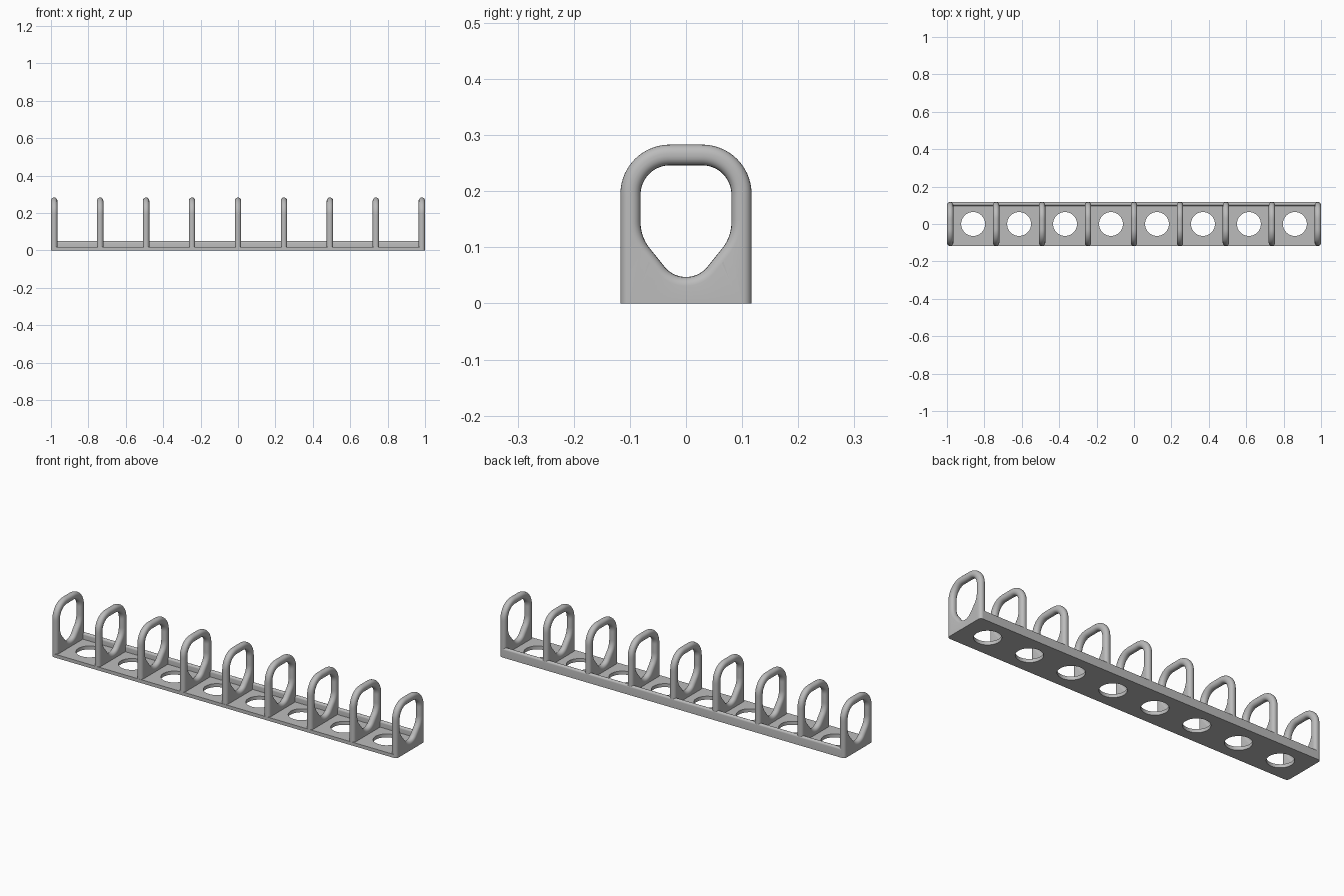
import bpy, bmesh, math
from mathutils import Vector

cube = bpy.data.objects.get("Cube")
if cube:
    bpy.data.objects.remove(cube)

COUNT, END_X = 9, 0.983
PITCH = 2 * END_X / (COUNT - 1)
HALF_Y, HALF_T, ROUND = 0.117, 0.017, 0.016

grey = bpy.data.materials.new("plain grey")
grey.use_nodes = True
grey.diffuse_color = (0.5, 0.5, 0.5, 1)
grey.node_tree.nodes["Principled BSDF"].inputs["Base Color"].default_value = (0.5, 0.5, 0.5, 1)


def make_object(name, bm):
    bmesh.ops.recalc_face_normals(bm, faces=bm.faces)
    mesh = bpy.data.meshes.new(name)
    bm.to_mesh(mesh)
    bm.free()
    mesh.materials.append(grey)
    obj = bpy.data.objects.new(name, mesh)
    bpy.context.collection.objects.link(obj)
    return obj


def smooth(obj):
    bpy.ops.object.select_all(action='DESELECT')
    obj.select_set(True)
    bpy.context.view_layer.objects.active = obj
    bpy.ops.object.shade_smooth_by_angle(angle=math.radians(35))


def arc(cy, cz, r, start, end, steps=16):
    angles = [math.radians(start + (end - start) * i / steps) for i in range(steps + 1)]
    return [Vector((cy + r * math.cos(a), cz + r * math.sin(a))) for a in angles]


def mirrored_loop(half, n=128):
    """Close a half outline by mirroring, then space its points evenly."""
    pts = half + [Vector((-p.x, p.y)) for p in reversed(half[1:-1])]
    lengths = [(pts[(i + 1) % len(pts)] - p).length for i, p in enumerate(pts)]
    total, out, i, passed = sum(lengths), [], 0, 0.0
    for k in range(n):
        target = total * k / n
        while passed + lengths[i] < target:
            passed += lengths[i]
            i += 1
        t = (target - passed) / lengths[i]
        out.append(pts[i].lerp(pts[(i + 1) % len(pts)], t))
    return out


def offset(loop, d):
    """Move a clockwise loop inward by d (outward when negative)."""
    out = []
    for i, p in enumerate(loop):
        t = (loop[(i + 1) % len(loop)] - loop[i - 1]).normalized()
        out.append(p + Vector((t.y, -t.x)) * d)
    return out


# Outlines of the hoop panel, from top centre down the +y side
outer = mirrored_loop([Vector((0, 0.283))] + arc(0.029, 0.195, 0.088, 90, 0)
                      + [Vector((HALF_Y, -0.04)), Vector((0, -0.04))])
inner = mirrored_loop([Vector((0, 0.246))] + arc(0.029, 0.194, 0.052, 90, 0)
                      + arc(0.006, 0.145, 0.075, 0, -37)
                      + arc(0, 0.096, 0.049, -37, -90))


def hoop_panel(x):
    bm = bmesh.new()
    steps = 10
    rings = []
    for loop, sign in ((outer, 1), (inner, -1)):
        for i in range(steps + 1):
            a = sign * (math.pi * i / steps - math.pi / 2)
            dx = math.sin(a) * ROUND + math.copysign(HALF_T - ROUND, a)
            ring = offset(loop, sign * ROUND * (1 - math.cos(a)))
            rings.append([bm.verts.new((x + dx, p.x, p.y)) for p in ring])
    n = len(outer)
    for r, ring in enumerate(rings):
        nxt = rings[(r + 1) % len(rings)]
        for i in range(n):
            j = (i + 1) % n
            bm.faces.new((ring[i], ring[j], nxt[j], nxt[i]))
    # Trim the foot flat on the ground
    cut = bmesh.ops.bisect_plane(bm, geom=bm.verts[:] + bm.edges[:] + bm.faces[:],
                                 plane_co=(0, 0, 0), plane_no=(0, 0, 1), clear_inner=True)
    rim = [e for e in cut["geom_cut"] if isinstance(e, bmesh.types.BMEdge)]
    bmesh.ops.contextual_create(bm, geom=rim)
    return bm


for k in range(COUNT):
    smooth(make_object(f"hoop_panel_{k + 1}", hoop_panel(-END_X + k * PITCH)))

# Base tray with a rounded rail along the back
bm = bmesh.new()
profile = [Vector((-HALF_Y, 0)), Vector((HALF_Y, 0))]
profile += arc(HALF_Y - 0.01, 0.04, 0.01, 0, 180, 12)
profile += [Vector((HALF_Y - 0.02, 0.018)), Vector((-HALF_Y, 0.018))]
face = bm.faces.new([bm.verts.new((-END_X, p.x, p.y)) for p in profile])
ext = bmesh.ops.extrude_face_region(bm, geom=[face])
bmesh.ops.translate(bm, vec=(2 * END_X, 0, 0),
                    verts=[v for v in ext["geom"] if isinstance(v, bmesh.types.BMVert)])
base = make_object("base_tray", bm)

# Round floor holes, one per bay
bm = bmesh.new()
for k in range(COUNT - 1):
    made = bmesh.ops.create_cone(bm, cap_ends=True, segments=48, radius1=0.064,
                                 radius2=0.064, depth=0.2)
    bmesh.ops.translate(bm, verts=made["verts"], vec=(-END_X + (k + 0.5) * PITCH, 0, 0))
cutter = make_object("floor_hole_cutter", bm)
cut = base.modifiers.new("floor_holes", 'BOOLEAN')
cut.operation, cut.solver, cut.object = 'DIFFERENCE', 'EXACT', cutter
bpy.context.view_layer.objects.active = base
bpy.ops.object.modifier_apply(modifier=cut.name)
bpy.data.objects.remove(cutter)
smooth(base)
